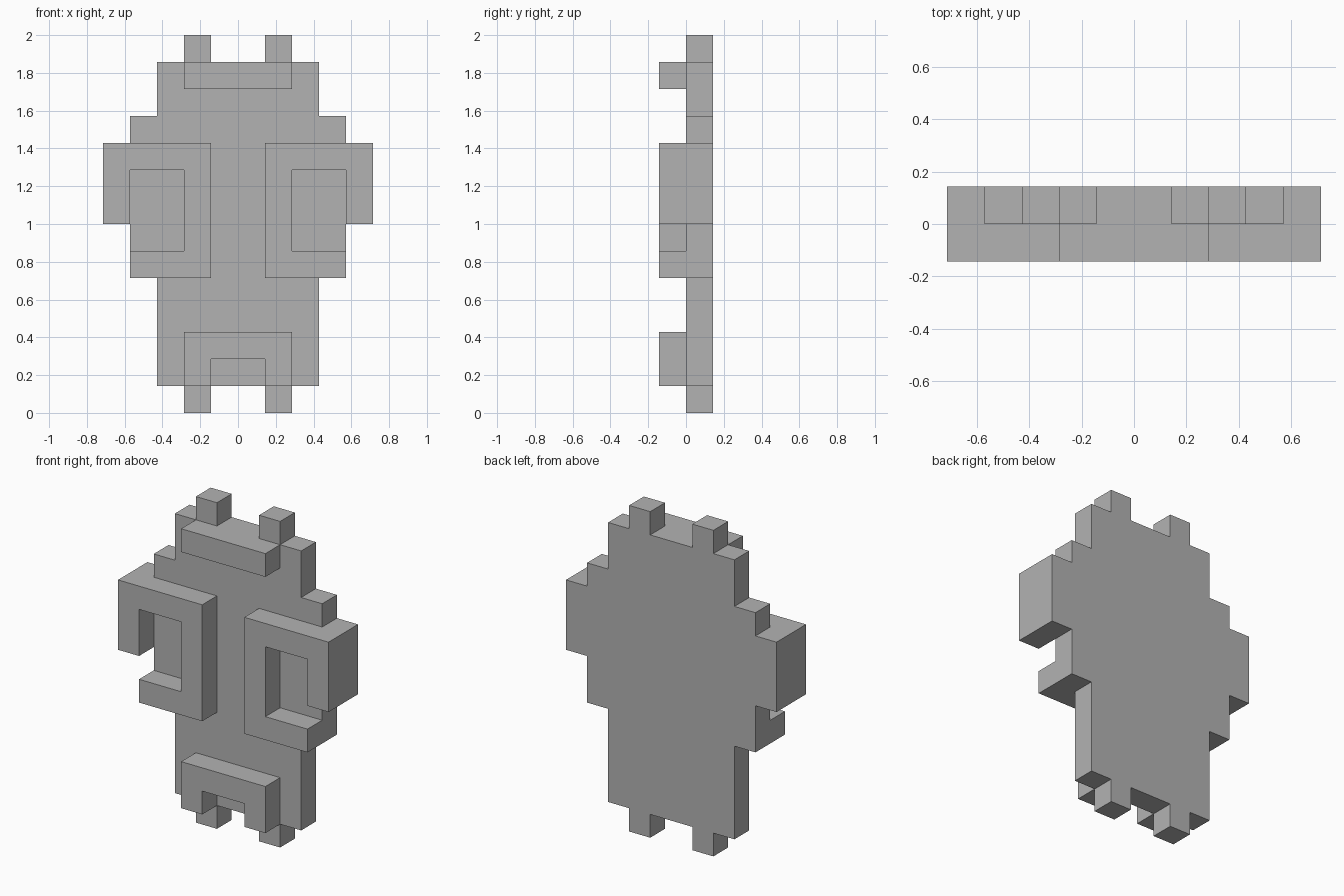
import bpy
import bmesh

cube = bpy.data.objects.get("Cube")
if cube:
    bpy.data.objects.remove(cube, do_unlink=True)

U = 1 / 7  # one block of the figure

grey = bpy.data.materials.new("plain grey")
grey.use_nodes = True
colour = (0.45, 0.45, 0.45, 1)
grey.diffuse_color = colour
grey.node_tree.nodes["Principled BSDF"].inputs["Base Color"].default_value = colour


def slab(name, profile, front, back):
    """Extrude an (x, z) outline, given in blocks, from front to back."""
    bm = bmesh.new()
    outline = [bm.verts.new((x * U, front * U, z * U)) for x, z in profile]
    face = bm.faces.new(outline)
    grown = bmesh.ops.extrude_face_region(bm, geom=[face])["geom"]
    moved = [g for g in grown if isinstance(g, bmesh.types.BMVert)]
    bmesh.ops.translate(bm, verts=moved, vec=(0, (back - front) * U, 0))
    bmesh.ops.recalc_face_normals(bm, faces=bm.faces)
    mesh = bpy.data.meshes.new(name)
    bm.to_mesh(mesh)
    bm.free()
    mesh.materials.append(grey)
    obj = bpy.data.objects.new(name, mesh)
    bpy.context.collection.objects.link(obj)
    return obj


def mirrored(half):
    """Complete a right-half outline with its mirror image."""
    return half + [(-x, z) for x, z in reversed(half)]


# Stepped body with feet and ears, in the back layer
body_half = [(1, 1), (1, 0), (2, 0), (2, 1), (3, 1), (3, 5), (4, 5), (4, 7),
             (5, 7), (5, 10), (4, 10), (4, 11), (3, 11), (3, 13),
             (2, 13), (2, 14), (1, 14), (1, 13)]
slab("body", mirrored(body_half), 0, 1)

# Curled arms raised on the front
arm = [(1, 5), (4, 5), (4, 6), (2, 6), (2, 9), (4, 9),
       (4, 7), (5, 7), (5, 10), (1, 10)]
for side, sign in (("left", 1), ("right", -1)):
    slab(side + "_arm", [(x * sign, z) for x, z in arm], -1, 0)

# Brow bar and notched lower block on the front
slab("brow", mirrored([(2, 12), (2, 13)]), -1, 0)
slab("lower_block", mirrored([(1, 2), (1, 1), (2, 1), (2, 3)]), -1, 0)
